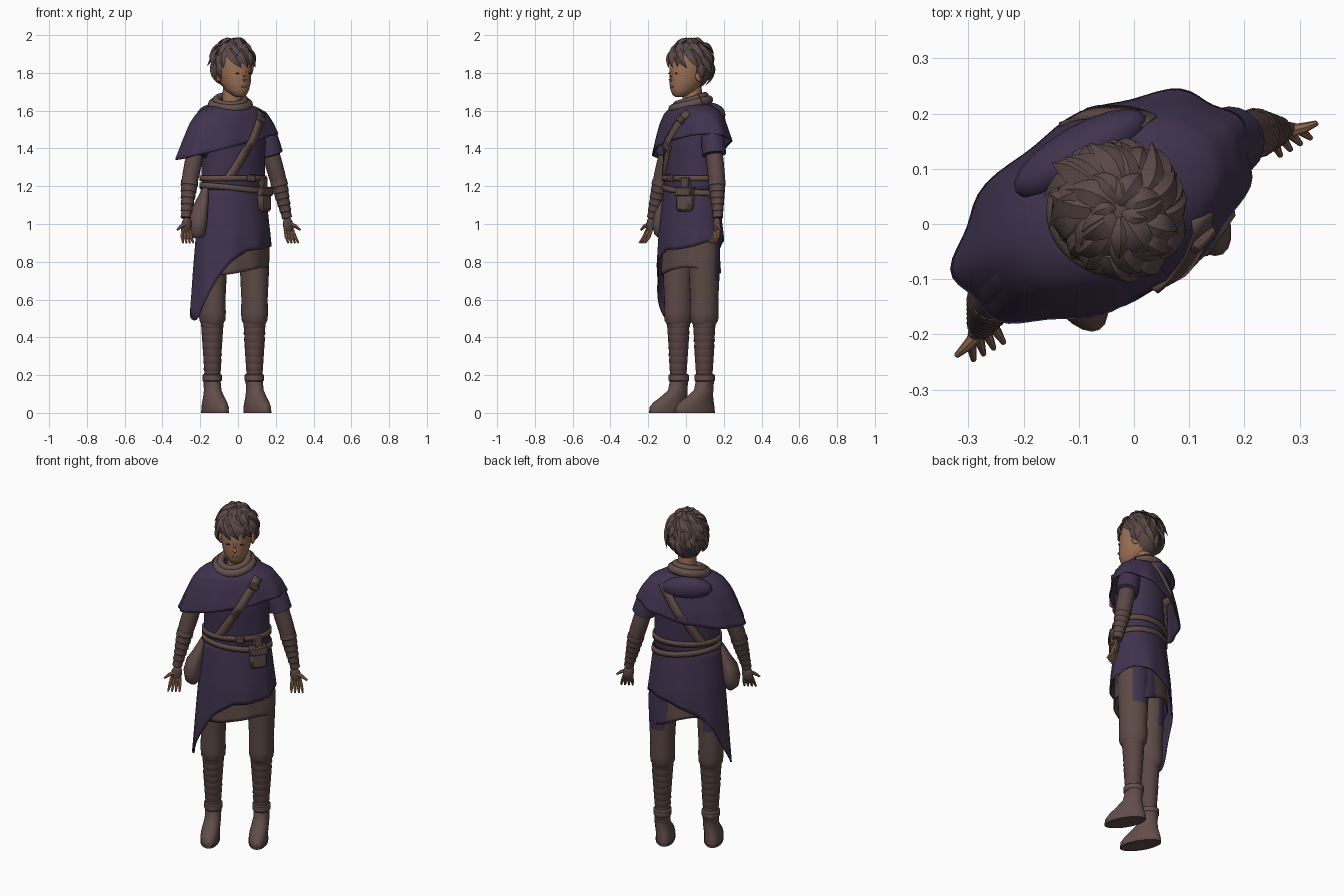
import bpy, bmesh, math, random
from math import sin, cos, pi, tau
from mathutils import Vector, Matrix

random.seed(7)
if "Cube" in bpy.data.objects:
    bpy.data.objects.remove(bpy.data.objects["Cube"])
parts = []

def material(name, *rgb):
    m = bpy.data.materials.new(name)
    m.use_nodes = True
    m.diffuse_color = (*rgb, 1)
    m.node_tree.nodes["Principled BSDF"].inputs["Base Color"].default_value = (*rgb, 1)
    return m

PURPLE = material("purple cloth", 0.051, 0.033, 0.076)
BOOT = material("boot brown", 0.122, 0.074, 0.068)
PANTS = material("trouser brown", 0.108, 0.068, 0.060)
WRAP = material("wrap brown", 0.106, 0.064, 0.059)
HAIR = material("hair brown", 0.105, 0.068, 0.065)
SKIN = material("skin", 0.32, 0.16, 0.09)
STRAP = material("strap leather", 0.115, 0.070, 0.060)
SCARF = material("scarf brown", 0.125, 0.079, 0.069)
DARK = material("dark eye", 0.03, 0.018, 0.016)
LIP = material("lip", 0.24, 0.105, 0.07)

def finish(name, bm, mat, solid=0.0, bevel=0.0):
    bmesh.ops.recalc_face_normals(bm, faces=bm.faces)
    me = bpy.data.meshes.new(name)
    bm.to_mesh(me)
    bm.free()
    ob = bpy.data.objects.new(name, me)
    bpy.context.collection.objects.link(ob)
    me.materials.append(mat)
    ob.rotation_euler.z = math.radians(30)
    if solid:
        ob.modifiers.new("thickness", "SOLIDIFY").thickness = solid
    if bevel:
        ob.modifiers.new("bevel", "BEVEL").width = bevel
    parts.append(ob)
    return ob

def skin(bm, rings, closed=True, cap=True):
    rows = [[bm.verts.new(p) for p in r] for r in rings]
    n = len(rows[0])
    for a, b in zip(rows, rows[1:]):
        for i in range(n if closed else n - 1):
            j = (i + 1) % n
            bm.faces.new((a[i], a[j], b[j], b[i]))
    if cap and closed:
        bm.faces.new(rows[0])
        bm.faces.new(rows[-1])

def loft(name, sections, mat, n=24):
    # stacked ellipses: z, centre x, centre y, half width, half depth
    bm = bmesh.new()
    skin(bm, [[(cx + rx * cos(i * tau / n), cy + ry * sin(i * tau / n), z) for i in range(n)]
              for z, cx, cy, rx, ry in sections])
    return finish(name, bm, mat)

def tubes(name, strands, mat, n=12):
    # each strand: path points and radii
    bm = bmesh.new()
    for path, radii in strands:
        pts, rings = [Vector(p) for p in path], []
        for k, p in enumerate(pts):
            q = (pts[min(k + 1, len(pts) - 1)] - pts[max(k - 1, 0)]).to_track_quat("Z", "Y")
            rings.append([p + q @ Vector((cos(i * tau / n), sin(i * tau / n), 0)) * radii[k] for i in range(n)])
        skin(bm, rings)
    finish(name, bm, mat)

def ball(name, loc, size, mat, tilt=0.0):
    bm = bmesh.new()
    m = Matrix.Translation(loc) @ Matrix.Rotation(tilt, 4, "Y") @ Matrix.Diagonal((*size, 1))
    bmesh.ops.create_uvsphere(bm, u_segments=20, v_segments=12, radius=1, matrix=m)
    finish(name, bm, mat)

def box(name, loc, size, mat, yaw=0.0, tilt=0.0, bevel=0.006):
    bm = bmesh.new()
    turn = Matrix.Rotation(yaw, 4, "Z") @ Matrix.Rotation(tilt, 4, "Y")
    bmesh.ops.create_cube(bm, size=1, matrix=Matrix.Translation(loc) @ turn @ Matrix.Diagonal((*size, 1)))
    finish(name, bm, mat, bevel=bevel)

def radii_at(profile, z):
    # profile rows run downwards: z, half width, half depth
    for (z0, a0, b0), (z1, a1, b1) in zip(profile, profile[1:]):
        if z >= z1:
            u = max(0, (z0 - z) / (z0 - z1))
            return a0 + (a1 - a0) * u, b0 + (b1 - b0) * u
    return profile[-1][1:]

def drape(name, profile, top, hem, mat, cy=0.035, grow=0.0, fold=0.0, rows=14, solid=0.008, n=72):
    rings = []
    for t in (k / rows for k in range(rows + 1)):
        ring = []
        for a in (i * tau / n for i in range(n)):
            c, s = cos(a), sin(a)
            z = top(c, s) + (hem(c, s) - top(c, s)) * t
            rx, ry = radii_at(profile, z)
            f = 1 + fold * t * t * sin(9 * a + 0.6)
            ring.append((-0.01 + (rx + grow) * f * c, cy + (ry + grow) * f * s, z))
        rings.append(ring)
    bm = bmesh.new()
    skin(bm, rings, cap=False)
    return finish(name, bm, mat, solid=solid)

def skirt_hem(c, s):
    return 0.86 + 0.05 * c + 0.04 * c * s if c > 0 else 0.86 + 0.12 * c - 0.25 * c ** 4

# Clothes
TORSO = [(1.62, 0.10, 0.08), (1.57, 0.165, 0.11), (1.45, 0.185, 0.138), (1.32, 0.178, 0.133),
         (1.2, 0.18, 0.127), (1.1, 0.193, 0.14), (0.95, 0.208, 0.157), (0.75, 0.225, 0.165), (0.48, 0.245, 0.165)]
CAPE = [(1.64, 0.075, 0.075), (1.62, 0.14, 0.105), (1.59, 0.2, 0.13), (1.53, 0.245, 0.148),
        (1.45, 0.28, 0.167), (1.34, 0.322, 0.18)]
drape("tunic_top", TORSO, lambda c, s: 1.62, lambda c, s: 1.18, PURPLE)
drape("tunic_skirt", TORSO, lambda c, s: 1.19, skirt_hem, PURPLE, fold=0.025)
drape("shoulder_cape", CAPE, lambda c, s: 1.64, lambda c, s: 1.41 + 0.065 * c - 0.02 * s, PURPLE, 0.048, fold=0.03)
under = drape("under_tunic", TORSO, lambda c, s: 1.05, lambda c, s: 0.75 - 0.04 * c * s + 0.05 * max(0, s) ** 4,
              PANTS, grow=-0.025, fold=0.02)
under.data.materials.append(PURPLE)
for f in under.data.polygons:
    f.material_index = int(f.center.y > 0.05 and abs(f.center.x) > 0.08)
ball("folded_hood", (-0.02, 0.158, 1.578), (0.137, 0.052, 0.064), PURPLE)

# Cowl around the neck, lower at the front
for name, z, r, m in (("scarf", 1.634, 0.095, 0.024), ("scarf_inner", 1.655, 0.076, 0.02)):
    loop = [(-0.022 + r * cos(i * tau / 32), 0.042 + r * sin(i * tau / 32), z + 0.024 * sin(i * tau / 32 + 0.5))
            for i in range(33)]
    tubes(name, [(loop, [m] * 33)], SCARF, 10)

# Belts and shoulder strap
for name, z, tilt in (("upper_belt", 1.257, 0), ("lower_belt", 1.2, 0.02)):
    drape(name, TORSO, lambda c, s: z - tilt * c, lambda c, s: z - 0.03 - tilt * c, STRAP, grow=0.009, rows=1, solid=0.014)
box("belt_buckle", (0.02, -0.104, 1.242), (0.05, 0.02, 0.04), WRAP)
across = Vector((0.33, 0, -0.205)).normalized() * 0.023
for name, side in (("strap_front", -1), ("strap_back", 1)):
    edges = []
    for z in (1.595 - 0.015 * k for k in range(25)):
        mid, pair = Vector((0.118 + (z - 1.6) * 0.62, 0, z)), []
        for p in (mid - across, mid + across):
            profile, cy = (CAPE, 0.048) if p.z > 1.41 else (TORSO, 0.035)
            rx, ry = radii_at(profile, p.z)
            bulge = math.sqrt(max(0, 1 - ((p.x + 0.01) / (rx + 0.008)) ** 2))
            pair.append((p.x, cy + side * (ry + 0.008) * bulge, p.z))
        edges.append(pair)
    bm = bmesh.new()
    skin(bm, edges, closed=False)
    finish(name, bm, STRAP, solid=0.009)
box("strap_buckle", (0.094, -0.088, 1.555), (0.055, 0.02, 0.035), WRAP, 0.3, 0.5)

# Pouches
box("belt_pouch", (0.114, -0.069, 1.13), (0.095, 0.055, 0.125), BOOT, 0.45, bevel=0.012)
box("pouch_flap", (0.114, -0.07, 1.172), (0.1, 0.062, 0.05), STRAP, 0.45)
box("pouch_hanger", (0.114, -0.068, 1.215), (0.05, 0.03, 0.07), STRAP, 0.45)
loft("hip_bag", [(0.925, -0.245, 0.015, 0.022, 0.038), (0.945, -0.247, 0.015, 0.042, 0.062),
                 (1.0, -0.247, 0.015, 0.05, 0.074), (1.06, -0.236, 0.015, 0.046, 0.066),
                 (1.11, -0.215, 0.015, 0.034, 0.045), (1.19, -0.188, 0.02, 0.015, 0.022)], BOOT)

# Legs, boots and wraps
for side, x, y in (("left", 0.124, 0.04), ("right", -0.138, 0.033)):
    leg = loft(side + "_trouser", [(z, x, y, r, r + 0.01) for z, r in (
        (1.0, 0.068), (0.86, 0.077), (0.78, 0.075), (0.7, 0.072), (0.6, 0.067), (0.53, 0.069), (0.49, 0.066),
        (0.465, 0.052))], PANTS)
    leg.data.materials.append(PURPLE)
    for f in leg.data.polygons:
        f.material_index = int(f.center.z > 0.7 and f.center.y > y + 0.02 and abs(f.center.x) > 0.1)
    wraps = []
    for k in range(8):
        z, r = 0.485 - 0.038 * k, 0.058 - 0.0023 * k
        wraps += [(z - dz, x, y, r + d, r + d + 0.002) for dz, d in ((0, 0), (0.03, 0.001), (0.034, -0.002))]
    loft(side + "_shin_wrap", wraps, WRAP)
    boot = [(z, x - dx, y + dy, rx, ry) for z, dx, dy, rx, ry in (
        (0.0, 0.012, -0.05, 0.05, 0.115), (0.03, 0.012, -0.05, 0.052, 0.116), (0.055, 0.01, -0.042, 0.05, 0.102),
        (0.085, 0.005, -0.024, 0.047, 0.077), (0.12, 0, -0.004, 0.044, 0.054), (0.165, 0, 0.003, 0.044, 0.05),
        (0.172, 0, 0.003, 0.05, 0.056), (0.2, 0, 0.003, 0.05, 0.056), (0.205, 0, 0.003, 0.044, 0.048))]
    loft(side + "_boot", boot, BOOT)
    loft(side + "_sole", [(z, x - 0.012, y - 0.05, 0.053, 0.118) for z in (0, 0.012)], WRAP)

# Arms and hands
shoulder, elbow, wrist = Vector((0.185, 0.05, 1.545)), Vector((0.277, 0.025, 1.23)), Vector((0.32, 0.0, 1.03))
for side, s, lean in (("left", 1, 0.03), ("right", -1, -0.035)):
    def put(*pts):
        return [(p[0] * s - 0.01, p[1] + lean * (1.56 - p[2]), p[2]) for p in pts]
    tubes(side + "_sleeve", [(put(*[shoulder.lerp(elbow, u) for u in (-0.05, 0.15, 0.35, 0.56, 0.58)]),
                              [0.03, 0.056, 0.062, 0.064, 0.045])], PURPLE, 20)
    tubes(side + "_upper_arm", [(put(*[shoulder.lerp(elbow, u) for u in (0.4, 0.7, 0.9, 1.04)]),
                                 [0.045, 0.046, 0.045, 0.042])], WRAP, 16)
    bands = [(k, u, d) for k in range(6) for u, d in ((0, 0), (0.8, 0.001), (0.9, -0.002))]
    tubes(side + "_forearm_wrap", [(put(*[elbow.lerp(wrist, (k + u) / 5.9) for k, u, d in bands]),
                                    [0.045 - 0.0037 * k + d for k, u, d in bands])], WRAP, 16)
    ball(side + "_palm", put((0.322, -0.008, 0.992))[0], (0.03, 0.017, 0.047), WRAP, -0.2 * s)
    fingers = [(put((0.33, -0.01, 1.0), (0.362, -0.02, 0.987), (0.388, -0.025, 0.968)), [0.013, 0.01, 0.005])]
    for k in range(4):
        base, tip = Vector((0.304 + 0.014 * k, -0.01, 0.97)), Vector((0.302 + 0.021 * k, -0.045, 0.9))
        fingers.append((put(base, base.lerp(tip, 0.55) + Vector((0, 0.006, 0)), tip), [0.0095, 0.009, 0.005]))
    tubes(side + "_fingers", fingers, SKIN, 8)

# Head and face
HX, HY = -0.01, -0.008
loft("neck", [(1.58, HX, 0.05, 0.055, 0.055), (1.75, HX, 0.04, 0.048, 0.052)], SKIN)
loft("head", [(z, HX, cy + HY, rx, ry) for z, cy, rx, ry in (
    (1.672, -0.03, 0.018, 0.018), (1.684, -0.02, 0.038, 0.044), (1.71, 0.0, 0.06, 0.074), (1.75, 0.015, 0.075, 0.094),
    (1.8, 0.03, 0.084, 0.107), (1.85, 0.035, 0.088, 0.111), (1.9, 0.04, 0.082, 0.1), (1.94, 0.045, 0.05, 0.06))], SKIN, 32)
tubes("nose", [([(HX, HY + y, z) for y, z in ((-0.07, 1.815), (-0.076, 1.785), (-0.081, 1.766), (-0.07, 1.753))],
                [0.007, 0.008, 0.011, 0.007])], SKIN, 10)
ball("lips", (HX, HY - 0.0735, 1.727), (0.018, 0.005, 0.005), LIP)
for side, s in (("left", 1), ("right", -1)):
    ball(side + "_eye", (HX + s * 0.036, HY - 0.067, 1.797), (0.014, 0.005, 0.004), DARK)
    ball(side + "_ear", (HX + s * 0.086, HY + 0.045, 1.785), (0.013, 0.022, 0.032), SKIN)

# Hair: a cap with layered, tousled, tapering locks
CENTRE, SIZE = Vector((HX, HY + 0.044, 1.842)), Vector((0.106, 0.117, 0.136))

def lock(bm, a, t0, t1, twist, w, flare):
    def at(v):
        t, b, r = t0 + (t1 - t0) * v, a + twist * v, 0.95 + 0.1 * sin(pi * v) + flare * v ** 3
        return CENTRE + Vector((sin(t) * cos(b), sin(t) * sin(b), cos(t))) * SIZE * r
    rings = []
    for u in (k / 7 for k in range(8)):
        p = at(u)
        out = (p - CENTRE).normalized()
        wide = (at(u + 0.05) - p).normalized().cross(out) * w * (0.03 + sin(pi * (0.2 + 0.8 * u)))
        thick = out * wide.length * 0.45
        rings.append([p + wide, p + thick, p - wide, p - thick])
    skin(bm, rings)

bm = bmesh.new()
bmesh.ops.create_uvsphere(bm, u_segments=28, v_segments=18, radius=1,
                          matrix=Matrix.Translation(CENTRE) @ Matrix.Diagonal((*(SIZE * 0.98), 1)))
low = [v for v in bm.verts if v.co.z < (1.87 if v.co.y < -0.01 else 1.79 if v.co.y < 0.05 else 1.72)]
bmesh.ops.delete(bm, geom=low, context="VERTS")
finish("hair_cap", bm, HAIR)
bm = bmesh.new()
for count, t0, t1, tight, loose in ((9, 0.12, 0.9, 0.04, 0.2), (14, 0.5, 1.35, 0.1, 0.36),
                                    (18, 0.9, 1.75, 0.02, 0.36), (18, 1.4, 2.3, -0.08, 0.12)):
    for k in range(count):
        a = (k + random.uniform(-0.4, 0.4)) * tau / count
        front = -sin(a)
        end, flare = t1 + random.uniform(-0.2, 0.2), random.uniform(tight, loose)
        if front > 0.35:
            end, flare = min(end, 1.68), min(flare, 0.14)
        if t0 < 1.3 or front < 0.3:
            lock(bm, a, t0, end, random.uniform(-0.2, 0.8), random.uniform(0.018, 0.034), flare)
for a in (-1.2, 0.6, 2.4):
    lock(bm, a, 0.05, 0.5, 0.5, 0.012, 0.14)
finish("hair_locks", bm, HAIR)

# Smooth shading with sharp creases kept
bpy.ops.object.select_all(action="DESELECT")
for ob in parts:
    ob.select_set(True)
bpy.context.view_layer.objects.active = parts[0]
bpy.ops.object.shade_smooth_by_angle(angle=math.radians(40))
